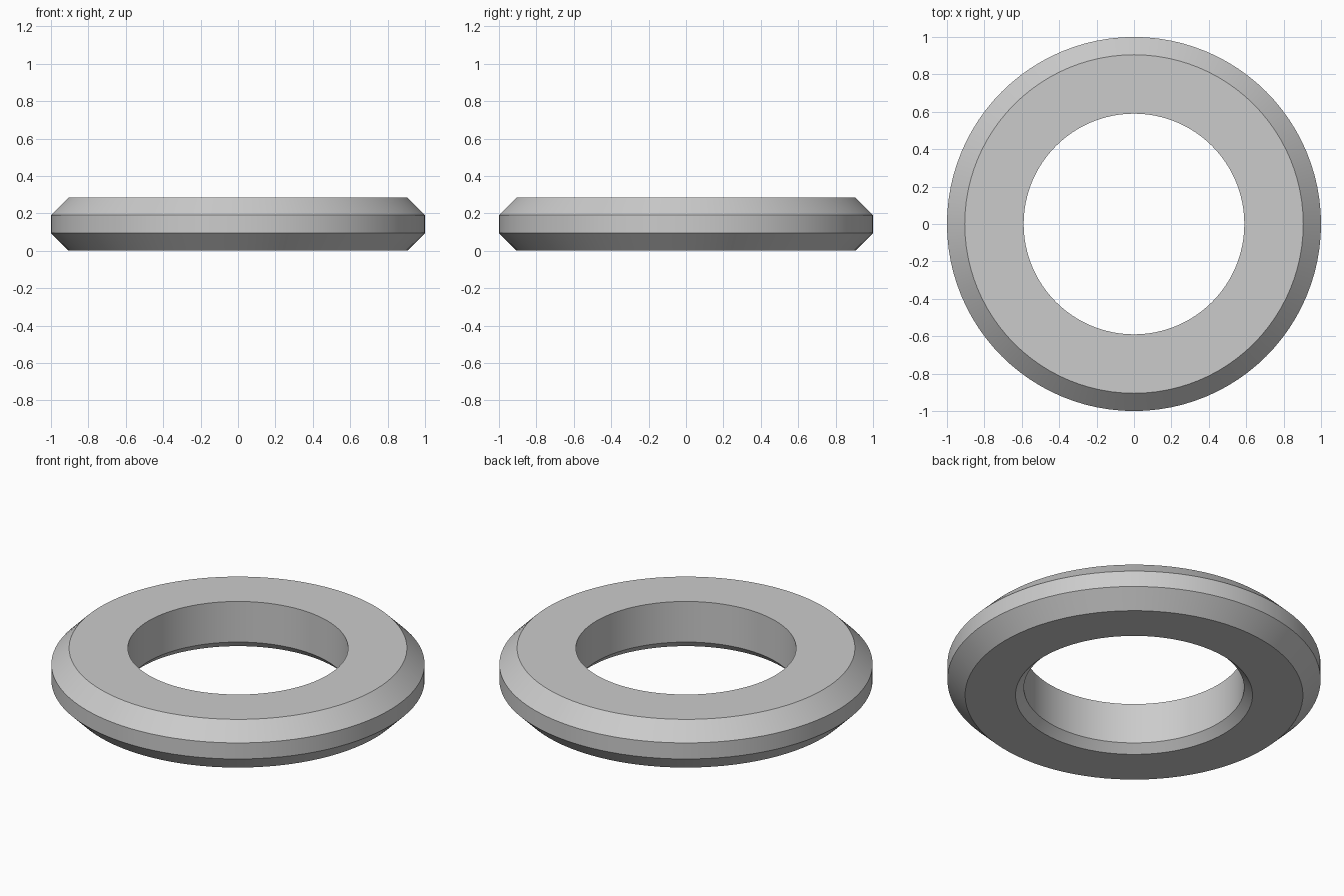
import bpy
import bmesh
import math

cube = bpy.data.objects.get("Cube")
if cube:
    bpy.data.objects.remove(cube, do_unlink=True)

# Plain grey material
grey = bpy.data.materials.new("plain grey")
grey.use_nodes = True
colour = (0.6, 0.6, 0.6, 1.0)
grey.diffuse_color = colour
grey.node_tree.nodes["Principled BSDF"].inputs["Base Color"].default_value = colour

# Ring cross-section as (radius, height): chamfered rim, bevelled lower bore
OUTER, BORE, HEIGHT, CHAMFER, BEVEL = 1.0, 0.59, 0.285, 0.095, 0.045
profile = [
    (BORE + BEVEL, 0),
    (OUTER - CHAMFER, 0),
    (OUTER, CHAMFER),
    (OUTER, HEIGHT - CHAMFER),
    (OUTER - CHAMFER, HEIGHT),
    (BORE, HEIGHT),
    (BORE, BEVEL),
]

# Revolve the closed section about the vertical axis
bm = bmesh.new()
verts = [bm.verts.new((r, 0, z)) for r, z in profile]
edges = [bm.edges.new((a, b)) for a, b in zip(verts, verts[1:] + verts[:1])]
bmesh.ops.spin(bm, geom=verts + edges, cent=(0, 0, 0), axis=(0, 0, 1),
               angle=math.tau, steps=96, use_merge=False, use_duplicate=False)
bmesh.ops.remove_doubles(bm, verts=bm.verts[:], dist=0.0001)
bmesh.ops.recalc_face_normals(bm, faces=bm.faces[:])
mesh = bpy.data.meshes.new("chamfered_ring")
bm.to_mesh(mesh)
bm.free()
mesh.materials.append(grey)

ring = bpy.data.objects.new("chamfered_ring", mesh)
bpy.context.collection.objects.link(ring)

# Smooth walls with crisp chamfer edges
bpy.ops.object.select_all(action="DESELECT")
ring.select_set(True)
bpy.context.view_layer.objects.active = ring
bpy.ops.object.shade_smooth_by_angle(angle=math.radians(30))
